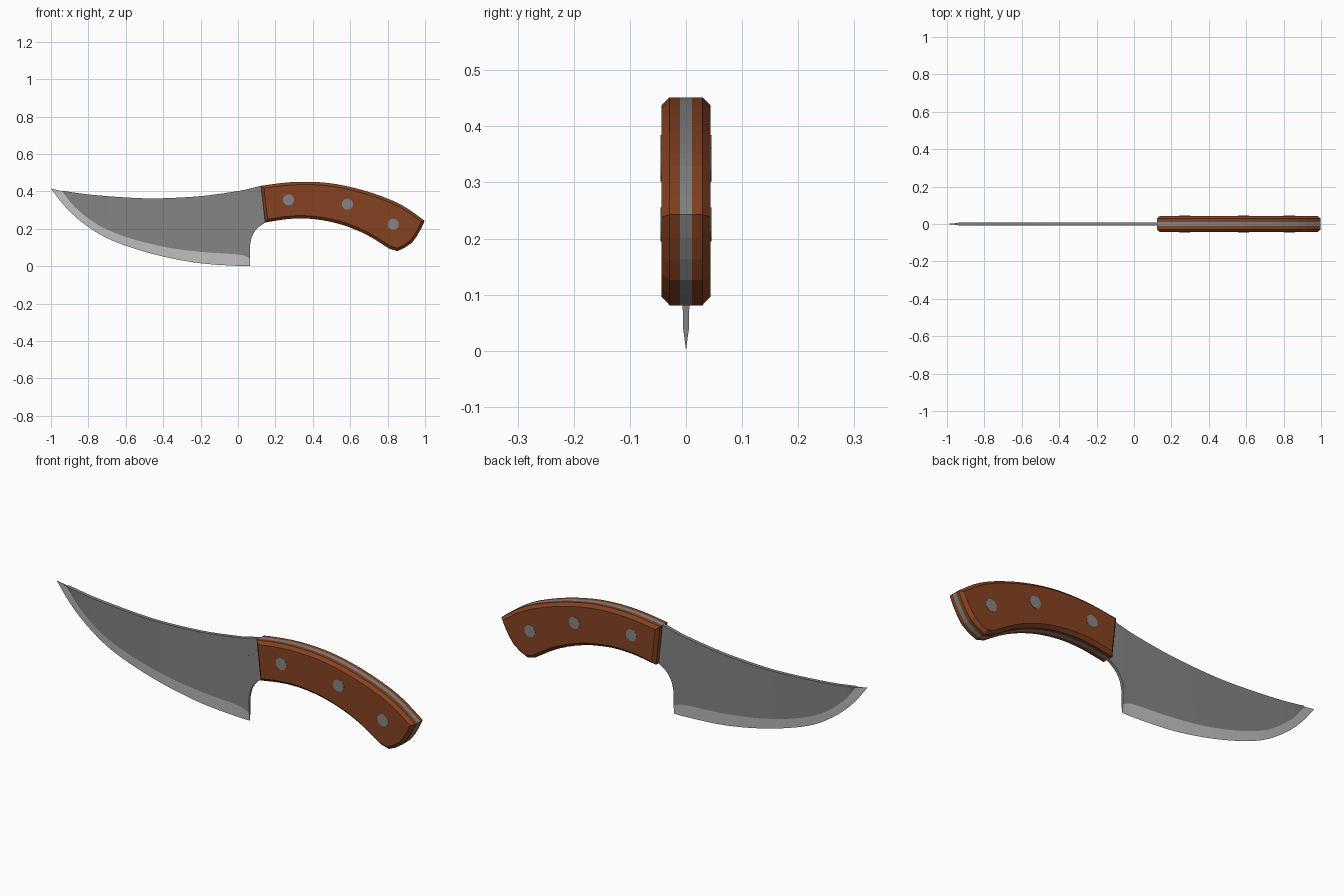
import bpy, bmesh, math
from mathutils import Vector

if "Cube" in bpy.data.objects:
    bpy.data.objects.remove(bpy.data.objects["Cube"])


def material(name, rgb):
    m = bpy.data.materials.new(name)
    m.diffuse_color = (*rgb, 1)
    m.use_nodes = True
    m.node_tree.nodes["Principled BSDF"].inputs["Base Color"].default_value = m.diffuse_color
    return m


STEEL = material("steel", (0.235, 0.235, 0.235))
EDGE = material("ground_edge", (0.57, 0.57, 0.57))
WOOD = material("brown_wood", (0.235, 0.055, 0.016))


def curve(pts, n):
    """Smooth curve through pts, resampled to n + 1 evenly spaced points."""
    p = [Vector(q) for q in pts]
    p = [2 * p[0] - p[1]] + p + [2 * p[-1] - p[-2]]
    dense = []
    for i in range(1, len(p) - 2):
        a, b, c, d = p[i - 1:i + 3]
        for k in range(30):
            t = k / 30
            dense.append(0.5 * (2 * b + (c - a) * t + (2 * a - 5 * b + 4 * c - d) * t * t
                                + (3 * b - a - 3 * c + d) * t ** 3))
    dense.append(p[-2])
    run = [0]
    for a, b in zip(dense, dense[1:]):
        run.append(run[-1] + (b - a).length)
    out, j = [], 0
    for k in range(n + 1):
        s = run[-1] * k / n
        while j < len(run) - 2 and run[j + 1] < s:
            j += 1
        f = (s - run[j]) / (run[j + 1] - run[j])
        out.append(dense[j].lerp(dense[j + 1], min(f, 1)))
    return out


def loft(name, rings, mats, side_mats=None):
    """Skin a list of closed 3D rings and cap both ends."""
    bm = bmesh.new()
    vs = [[bm.verts.new(co) for co in r] for r in rings]
    n = len(vs[0])
    for a, b in zip(vs, vs[1:]):
        for i in range(n):
            j = (i + 1) % n
            f = bm.faces.new((a[i], a[j], b[j], b[i]))
            f.material_index = side_mats[i] if side_mats else 0
    bm.faces.new(vs[0][::-1])
    bm.faces.new(vs[-1])
    bmesh.ops.recalc_face_normals(bm, faces=bm.faces)
    me = bpy.data.meshes.new(name)
    bm.to_mesh(me)
    bm.free()
    for m in mats:
        me.materials.append(m)
    ob = bpy.data.objects.new(name, me)
    bpy.context.collection.objects.link(ob)
    return ob


# Blade: spine, bevel line and cutting edge lofted into a wedge section
N = 30
spine = curve([(-0.94, 0.404), (-0.8, 0.384), (-0.6, 0.368), (-0.43, 0.363),
               (-0.2, 0.375), (0, 0.402), (0.065, 0.416)], N)
bevel = curve([(-0.94, 0.402), (-0.87, 0.315), (-0.75, 0.222), (-0.6, 0.157), (-0.4, 0.105),
               (-0.2, 0.077), (0.01, 0.062), (0.065, 0.042)], N)
edge = curve([(-1, 0.415), (-0.93, 0.325), (-0.84, 0.24), (-0.72, 0.16), (-0.58, 0.103),
              (-0.4, 0.052), (-0.2, 0.016), (0, 0.002), (0.065, 0.001)], N)
rings = []
for s, b, e in zip(spine, bevel, edge):
    rings.append([(e.x, 0, e.y), (b.x, 0.0055, b.y), (s.x, 0.009, s.y),
                  (s.x, -0.009, s.y), (b.x, -0.0055, b.y)])
loft("blade", rings, [STEEL, EDGE], [1, 0, 0, 0, 1])

# Blade neck: curved finger notch between the heel and the handle
top = curve([(0.065, 0.416), (0.125, 0.43), (0.16, 0.43)], 8)
notch = curve([(0.065, 0.115), (0.075, 0.16), (0.1, 0.2), (0.14, 0.23), (0.16, 0.24)], 8)
rings = []
for t, b in zip(top, notch):
    w = 0.005 + 0.0095 * b.y
    rings.append([(b.x, w, b.y), (t.x, 0.009, t.y), (t.x, -0.009, t.y), (b.x, -w, b.y)])
loft("blade_neck", rings, [STEEL])

# Handle outline, clockwise from the top front corner
back = curve([(0.123, 0.43), (0.25, 0.447), (0.37, 0.452), (0.5, 0.443), (0.65, 0.412),
              (0.8, 0.362), (0.9, 0.313), (0.998, 0.243)], 18)
butt = curve([(0.998, 0.243), (0.97, 0.184), (0.93, 0.126), (0.88, 0.093),
              (0.843, 0.08), (0.81, 0.093)], 6)
belly = curve([(0.81, 0.093), (0.7, 0.162), (0.6, 0.207), (0.5, 0.237), (0.4, 0.253),
               (0.33, 0.256), (0.25, 0.251), (0.145, 0.234)], 14)
outline = back + butt[1:] + belly[1:]


def inset(pts, d):
    """Shrink a clockwise outline by d with mitred corners."""
    out = []
    for i, p in enumerate(pts):
        a = (p - pts[i - 1]).normalized()
        b = (pts[(i + 1) % len(pts)] - p).normalized()
        n1, n2 = Vector((a.y, -a.x)), Vector((b.y, -b.x))
        out.append(p + (n1 + n2) * d / (1 + n1.dot(n2)))
    return out


def ring(pts, y):
    return [(p.x, y, p.y) for p in pts]


# Full tang, flush with the wooden scales
loft("tang", [ring(outline, -0.0107), ring(outline, 0.0107)], [STEEL])

# Chamfered wooden scales on both sides
for side, name in ((-1, "handle_scale_front"), (1, "handle_scale_back")):
    loft(name, [ring(outline, side * 0.0107), ring(outline, side * 0.029),
                ring(inset(outline, 0.015), side * 0.044)], [WOOD])

# Rivets through the handle
for i, (x, z) in enumerate([(0.27, 0.355), (0.585, 0.332), (0.83, 0.225)]):
    bpy.ops.mesh.primitive_cylinder_add(vertices=16, radius=0.03, depth=0.091,
                                        location=(x, 0, z), rotation=(math.pi / 2, 0, 0))
    rivet = bpy.context.object
    rivet.name = f"rivet_{i + 1}"
    rivet.data.materials.append(STEEL)
